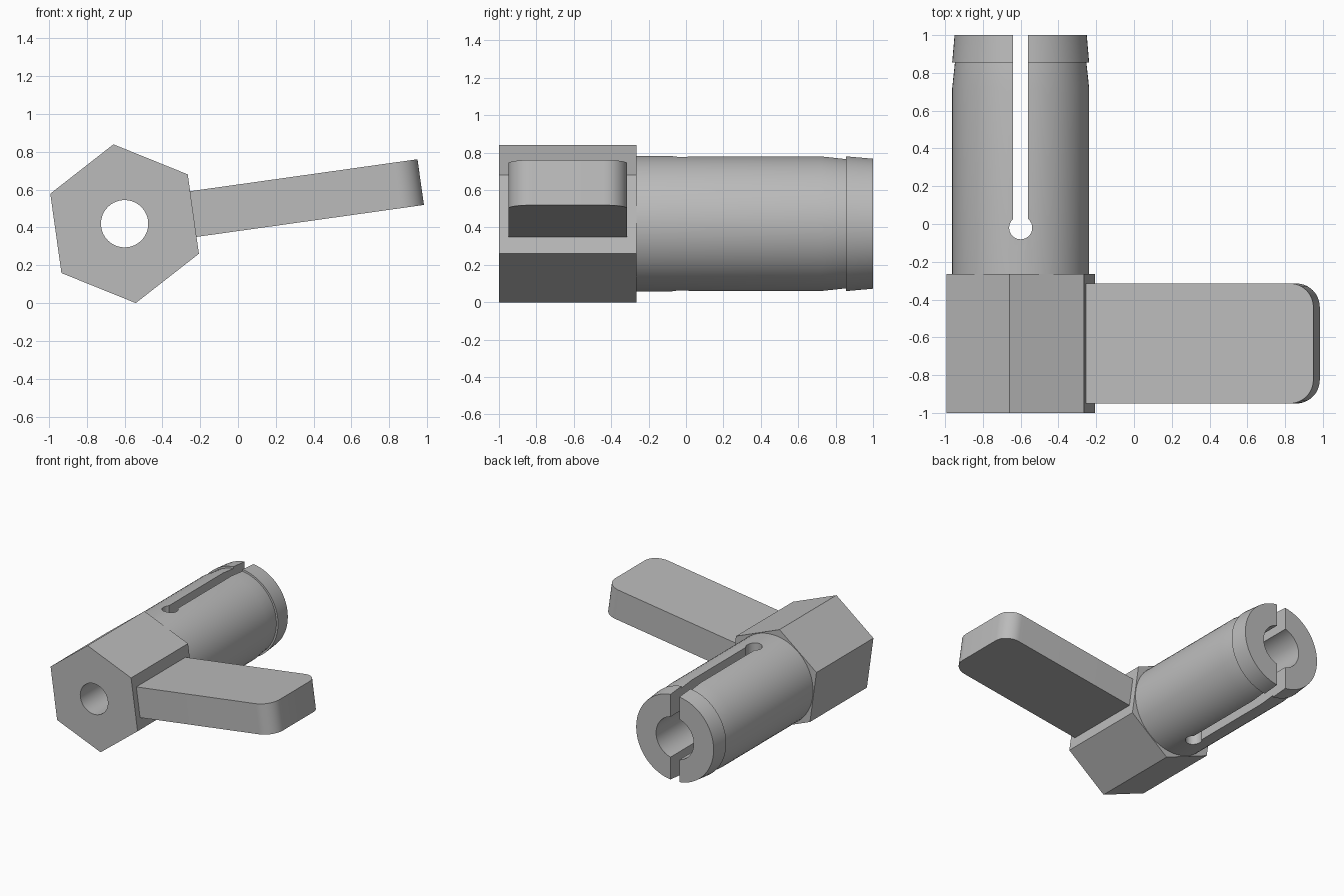
import bpy, bmesh, math
from mathutils import Matrix, Vector

if "Cube" in bpy.data.objects:
    bpy.data.objects.remove(bpy.data.objects["Cube"])

AXIS = Vector((-0.6, 0, 0.42))      # shared axis of head and sleeve, along y
TILT = math.radians(8)              # roll of head and handle about that axis
JOINT = -0.265                      # where the head meets the sleeve

steel = bpy.data.materials.new("grey steel")
steel.use_nodes = True
GREY = (0.5, 0.5, 0.5, 1)
steel.diffuse_color = GREY
steel.node_tree.nodes["Principled BSDF"].inputs["Base Color"].default_value = GREY


def finish(name, bm):
    bmesh.ops.recalc_face_normals(bm, faces=bm.faces)
    mesh = bpy.data.meshes.new(name)
    bm.to_mesh(mesh)
    bm.free()
    ob = bpy.data.objects.new(name, mesh)
    bpy.context.collection.objects.link(ob)
    mesh.materials.append(steel)
    return ob


def prism(name, outline, direction, matrix):
    """Extrude a flat outline along a direction, then place it."""
    bm = bmesh.new()
    face = bm.faces.new([bm.verts.new(p) for p in outline])
    ext = bmesh.ops.extrude_face_region(bm, geom=[face])
    moved = [g for g in ext["geom"] if isinstance(g, bmesh.types.BMVert)]
    bmesh.ops.translate(bm, verts=moved, vec=direction)
    bmesh.ops.transform(bm, matrix=matrix, verts=bm.verts)
    return finish(name, bm)


def circle(radius, count, start=0.0):
    steps = [start + math.tau * i / count for i in range(count)]
    return [(radius * math.cos(a), radius * math.sin(a)) for a in steps]


def cut(target, cutter):
    mod = target.modifiers.new("cut", "BOOLEAN")
    mod.operation, mod.solver, mod.object = "DIFFERENCE", "EXACT", cutter
    bpy.context.view_layer.objects.active = target
    bpy.ops.object.modifier_apply(modifier=mod.name)
    bpy.data.objects.remove(cutter)


def smooth(ob):
    bpy.ops.object.select_all(action="DESELECT")
    ob.select_set(True)
    bpy.context.view_layer.objects.active = ob
    bpy.ops.object.shade_smooth_by_angle(angle=math.radians(25))


place = Matrix.Translation(AXIS)
rolled = place @ Matrix.Rotation(-TILT, 4, "Y")

# Hexagonal head with a through bore
hexagon = [(x, -1, z) for x, z in circle(0.424, 6, math.radians(30))]
head = prism("hex_head", hexagon, (0, 1 + JOINT, 0), rolled)
bore = [(x, -1.2, z) for x, z in circle(0.125, 64)]
cut(head, prism("bore_cutter", bore, (0, 1.2, 0), place))
smooth(head)

# Turned sleeve: outer wall with tapered collar, then counterbore and bore
profile = [(0.3625, JOINT), (0.3625, 0.72), (0.348, 0.855), (0.3625, 0.856),
           (0.35, 1), (0.17, 1), (0.17, 0.1), (0.125, 0.1), (0.125, JOINT)]
bm = bmesh.new()
rings = [[bm.verts.new((x, y, z)) for x, z in circle(r, 64)] for r, y in profile]
for a, b in zip(rings, rings[1:] + rings[:1]):
    for i in range(64):
        j = (i + 1) % 64
        bm.faces.new((a[i], a[j], b[j], b[i]))
bmesh.ops.transform(bm, matrix=place, verts=bm.verts)
sleeve = finish("split_sleeve", bm)

# Keyhole slot running through the sleeve from top to bottom
SLOT, EYE = 0.04, 0.061
begin = math.pi / 2 + math.asin(SLOT / EYE)
sweep = math.tau - 2 * math.asin(SLOT / EYE)
keyhole = [(SLOT, 1.1, -0.5), (-SLOT, 1.1, -0.5)]
for i in range(33):
    a = begin + sweep * i / 32
    keyhole.append((EYE * math.cos(a), EYE * math.sin(a) - 0.02, -0.5))
cut(sleeve, prism("slot_cutter", keyhole, (0, 0, 1), place))
smooth(sleeve)

# Flat handle with rounded outer corners
NEAR, FAR, FRONT, BACK, ROUND = 0.36, 1.582, -0.95, -0.315, 0.125
outline = [(NEAR, BACK), (NEAR, FRONT)]
for cy, first in ((FRONT + ROUND, -90), (BACK - ROUND, 0)):
    for i in range(13):
        a = math.radians(first + 90 * i / 12)
        outline.append((FAR - ROUND + ROUND * math.cos(a), cy + ROUND * math.sin(a)))
handle = prism("handle", [(x, y, -0.122) for x, y in outline], (0, 0, 0.244), rolled)
smooth(handle)
